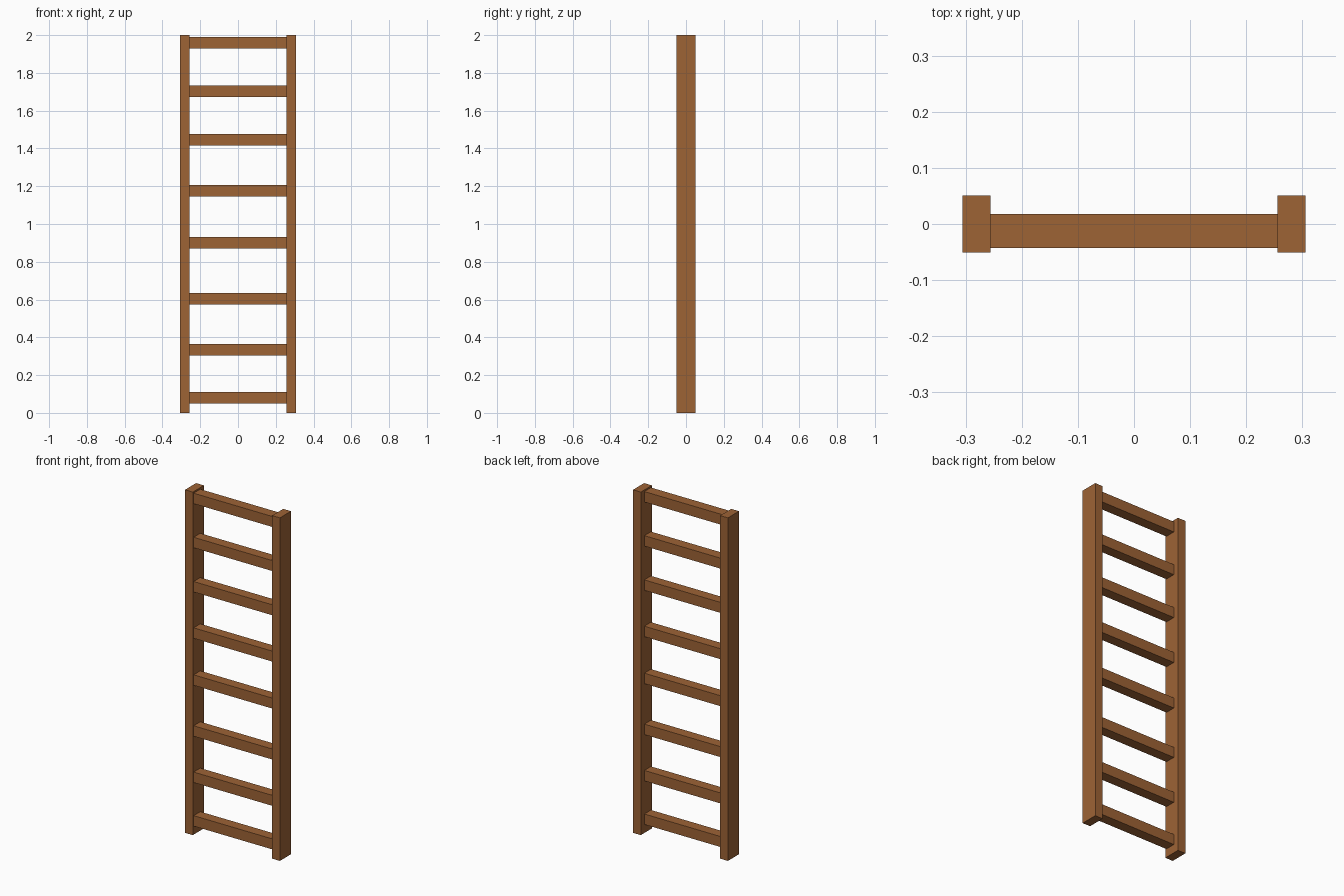
import bpy

if "Cube" in bpy.data.objects:
    bpy.data.objects.remove(bpy.data.objects["Cube"])

wood = bpy.data.materials.new("brown_wood")
wood.diffuse_color = (0.34, 0.125, 0.036, 1)
wood.use_nodes = True
wood.node_tree.nodes["Principled BSDF"].inputs["Base Color"].default_value = wood.diffuse_color


def box(name, lo, hi):
    """Axis-aligned box between two corners."""
    bpy.ops.mesh.primitive_cube_add(
        size=1, location=[(a + b) / 2 for a, b in zip(lo, hi)])
    ob = bpy.context.object
    ob.name = name
    ob.scale = [b - a for a, b in zip(lo, hi)]
    bpy.ops.object.transform_apply(location=False, rotation=False, scale=True)
    ob.data.materials.append(wood)
    return ob


# Two upright side rails
INNER, OUTER, DEPTH = 0.256, 0.306, 0.051
box("left_rail", (-OUTER, -DEPTH, 0), (-INNER, DEPTH, 2))
box("right_rail", (INNER, -DEPTH, 0), (OUTER, DEPTH, 2))

# Eight slightly unevenly spaced rungs, set towards the front
RUNG_HEIGHT = 0.061
for i, z in enumerate((0.08, 0.334, 0.604, 0.901, 1.175, 1.445, 1.703, 1.96)):
    box(f"rung_{i + 1}", (-INNER, -0.043, z - RUNG_HEIGHT / 2),
        (INNER, 0.018, z + RUNG_HEIGHT / 2))
